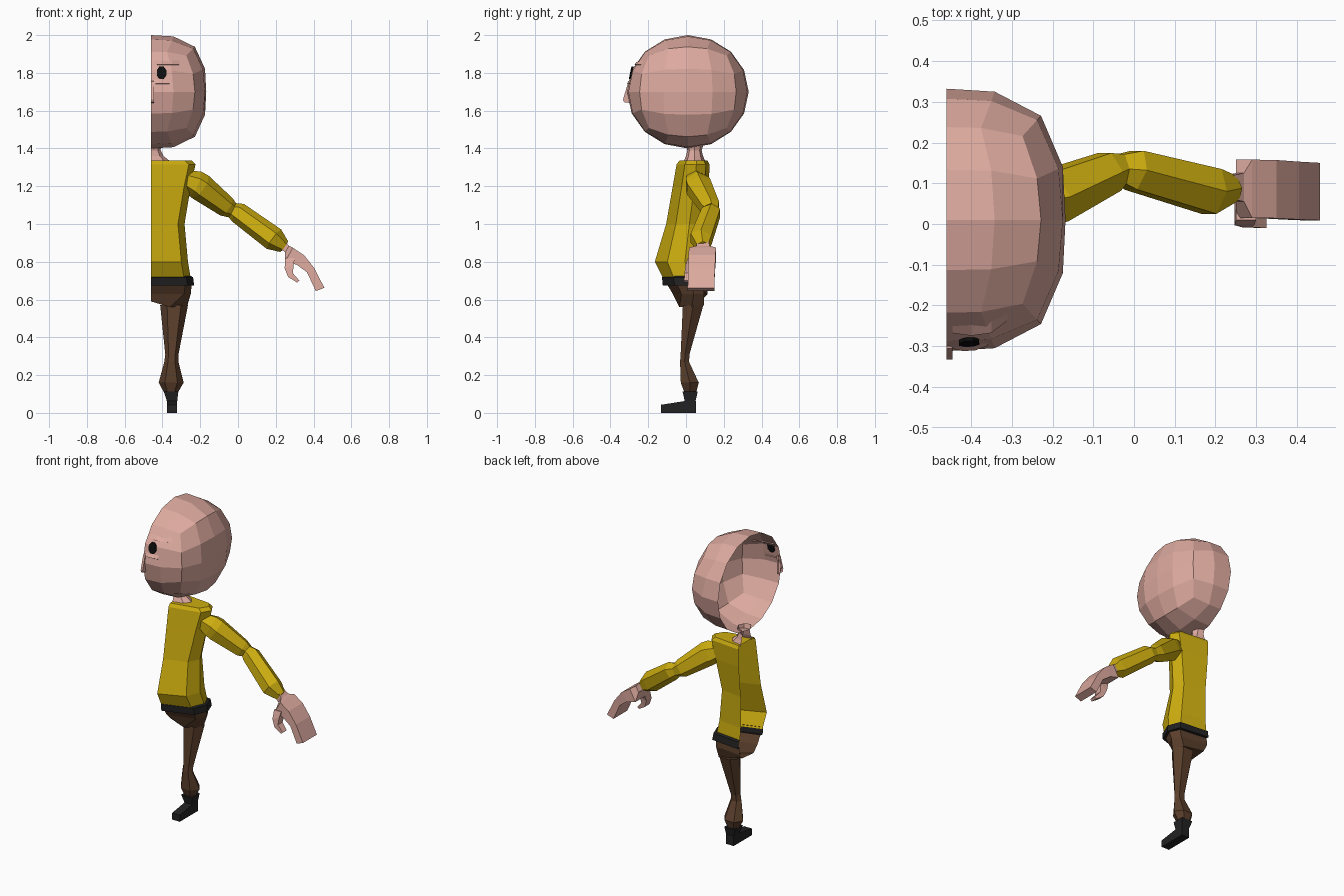
import bpy, bmesh, math
from mathutils import Vector
from mathutils.bvhtree import BVHTree

if "Cube" in bpy.data.objects:
    bpy.data.objects.remove(bpy.data.objects["Cube"])

MID = -0.46  # open centre plane of the half figure


def material(name, rgb):
    m = bpy.data.materials.new(name)
    m.diffuse_color = (*rgb, 1)
    m.use_nodes = True
    m.node_tree.nodes["Principled BSDF"].inputs["Base Color"].default_value = m.diffuse_color
    return m


SKIN = material("skin", (0.72, 0.40, 0.345))
YELLOW = material("yellow_cloth", (0.61, 0.42, 0.005))
BROWN = material("brown_cloth", (0.105, 0.05, 0.025))
BLACK = material("black_leather", (0.016, 0.016, 0.017))
EYE = material("eye_black", (0.004, 0.004, 0.004))


def finish(name, bm, mat):
    bmesh.ops.recalc_face_normals(bm, faces=bm.faces)
    me = bpy.data.meshes.new(name)
    bm.to_mesh(me)
    bm.free()
    me.materials.append(mat)
    ob = bpy.data.objects.new(name, me)
    bpy.context.collection.objects.link(ob)
    return ob


def loft(name, rings, mat, closed=True, start=False, end=False):
    """Skin a list of equal-sized rings; optional end caps."""
    bm = bmesh.new()
    vs = [[bm.verts.new(p) for p in r] for r in rings]
    n = len(rings[0])
    for a, b in zip(vs, vs[1:]):
        for i in range(n if closed else n - 1):
            j = (i + 1) % n
            bm.faces.new((a[i], a[j], b[j], b[i]))
    if start:
        bm.faces.new(vs[0])
    if end:
        bm.faces.new(vs[-1])
    return finish(name, bm, mat)


def tube_rings(path, n=6):
    """Rings across a path of (centre, radius)."""
    pts = [Vector(p) for p, r in path]
    rings = []
    for i, (p, r) in enumerate(path):
        t = (pts[min(i + 1, len(pts) - 1)] - pts[max(i - 1, 0)]).normalized()
        u = t.cross(Vector((0, 1, 0))).normalized()
        v = t.cross(u)
        rings.append([pts[i] + r * (math.cos(k * math.tau / n) * u + math.sin(k * math.tau / n) * v)
                      for k in range(n)])
    return rings


def box_ring(x0, x1, y0, y1, z):
    return [(x0, y0, z), (x1, y0, z), (x1, y1, z), (x0, y1, z)]


def oval_ring(x0, x1, y0, y1, z, n=6):
    return [((x0 + x1) / 2 + (x1 - x0) / 2 * math.cos(k * math.tau / n),
             (y0 + y1) / 2 + (y1 - y0) / 2 * math.sin(k * math.tau / n), z) for k in range(n)]


def half_ring(z, xs, yf, yb, grow=0.0):
    """Open body section from centre front round the side to centre back."""
    xs, yf, yb = xs + grow, yf - grow, yb + grow
    d = yb - yf
    return [(MID, yf, z), (xs - 0.035, yf + 0.25 * d, z), (xs, yf + 0.6 * d, z),
            (xs - 0.03, yb - 0.02, z), (MID, yb, z)]


# head: half of a rounded quad sphere, open at the centre plane
bm = bmesh.new()
bmesh.ops.create_cube(bm, size=2)
bmesh.ops.subdivide_edges(bm, edges=bm.edges[:], cuts=3, use_grid_fill=True)
for v in bm.verts:
    d = Vector([math.tan(c * math.pi / 4) for c in v.co]).normalized()
    d /= (abs(d.x) ** 3 + math.hypot(d.y, d.z) ** 3) ** (1 / 3)
    v.co = (MID + 0.292 * d.x, 0.01 + 0.322 * d.y, 1.70 + 0.30 * d.z)
bmesh.ops.delete(bm, geom=[v for v in bm.verts if v.co.x < MID - 1e-4], context='VERTS')
bmesh.ops.recalc_face_normals(bm, faces=bm.faces)
face_tree = BVHTree.FromBMesh(bm)
finish("head", bm, SKIN)


def on_face(x, z):
    hit, normal, _, _ = face_tree.ray_cast(Vector((x, -1, z)), Vector((0, 1, 0)))
    return hit, normal if normal.y < 0 else -normal


# eye: oval plate lying on the face
hit, nrm = on_face(-0.405, 1.80)
side = Vector((0, 0, 1)).cross(nrm).normalized()
up = nrm.cross(side)
loft("eye", [[hit + h * nrm + 0.027 * math.cos(k * math.tau / 8 + 0.39) * side
              + 0.037 * math.sin(k * math.tau / 8 + 0.39) * up for k in range(8)]
             for h in (-0.002, 0.007)], EYE, start=True, end=True)


# brow and cheek folds: shallow lips raised from the face
def fold(name, xs, z_top, z_lip):
    rows = []
    for i, x in enumerate(xs):
        out = 0.012 if 0 < i < len(xs) - 1 else 0.003
        top, lip = on_face(x, z_top)[0], on_face(x, z_lip)[0]
        rows.append([top, lip + Vector((0, -out, 0)), lip + Vector((0, 0.004, -0.006))])
    loft(name, rows, SKIN, closed=False)


fold("brow", (-0.445, -0.40, -0.35, -0.31), 1.865, 1.845)
fold("cheek", (-0.45, -0.42, -0.39, -0.36), 1.765, 1.745)

# nose: half of a small wedge
profile = [(-0.285, 1.76), (-0.305, 1.755), (-0.333, 1.66), (-0.328, 1.645), (-0.29, 1.64)]
loft("nose", [[(x, y, z) for y, z in profile] for x in (MID, -0.446)], SKIN, end=True)


# neck: half tube flaring at the collar
def neck_ring(z, rx, ry):
    return [(MID + rx * math.sin(a), 0.045 - ry * math.cos(a), z)
            for a in (k * math.pi / 4 for k in range(5))]


loft("neck", [neck_ring(1.325, 0.11, 0.06), neck_ring(1.36, 0.065, 0.045),
              neck_ring(1.39, 0.05, 0.038), neck_ring(1.43, 0.055, 0.05)], SKIN, closed=False)

# shirt body
loft("shirt", [half_ring(*r) for r in (
    (1.335, -0.245, -0.035, 0.115), (1.315, -0.225, -0.05, 0.125), (1.20, -0.25, -0.07, 0.12),
    (1.00, -0.283, -0.105, 0.10), (0.80, -0.265, -0.165, 0.10), (0.71, -0.25, -0.12, 0.11))],
    YELLOW, closed=False, start=True)

# belt
loft("belt", [half_ring(0.725, -0.25, -0.115, 0.11), half_ring(0.718, -0.25, -0.115, 0.11, 0.012),
              half_ring(0.675, -0.25, -0.105, 0.11, 0.018), half_ring(0.675, -0.25, -0.10, 0.11)],
     BLACK, closed=False)

# trouser seat and leg
seat_low = [(MID, -0.03, 0.59), (-0.36, -0.035, 0.56), (-0.27, 0.03, 0.56),
            (-0.30, 0.095, 0.57), (MID, 0.085, 0.60)]
loft("trouser_seat", [half_ring(0.68, -0.245, -0.10, 0.11), half_ring(0.63, -0.25, -0.07, 0.115),
                      seat_low], BROWN, closed=False, end=True)
loft("trouser_leg", [oval_ring(*r) for r in (
    (-0.412, -0.265, -0.025, 0.10, 0.57), (-0.385, -0.315, -0.032, 0.022, 0.31),
    (-0.39, -0.315, -0.035, 0.02, 0.27), (-0.42, -0.288, -0.035, 0.075, 0.16),
    (-0.39, -0.32, -0.012, 0.058, 0.105))], BROWN, end=True)

# shoe: flared cuff, ankle and foot
loft("shoe_cuff", [box_ring(-0.392, -0.316, -0.018, 0.062, 0.112),
                   box_ring(-0.376, -0.322, -0.006, 0.05, 0.06)], BLACK, start=True)
foot = [(-0.132, 0), (-0.132, 0.043), (-0.01, 0.062), (0.052, 0.062), (0.052, 0)]
loft("shoe_foot", [[(x, y, z) for y, z in foot] for x in (-0.376, -0.322)],
     BLACK, start=True, end=True)

# sleeve with pinched elbow
loft("sleeve", tube_rings([
    ((-0.29, 0.045, 1.24), 0.05), ((-0.225, 0.06, 1.212), 0.072), ((-0.20, 0.067, 1.197), 0.074),
    ((-0.06, 0.128, 1.09), 0.056), ((-0.03, 0.135, 1.073), 0.042), ((0.0, 0.132, 1.06), 0.056),
    ((0.19, 0.08, 0.92), 0.064), ((0.245, 0.088, 0.88), 0.035)]), YELLOW, start=True, end=True)


# hand: slabs given as (outer x, z), (inner x, z), front y, back y
def slab(name, rows):
    loft(name, [[(*a, y0), (*a, y1), (*b, y1), (*b, y0)] for a, b, y0, y1 in rows],
         SKIN, start=True, end=True)
    me = bpy.data.objects[name].data
    for v in me.vertices:  # stored as x, z, y
        v.co = (v.co.x, v.co.z, v.co.y)
    me.flip_normals()


slab("palm_and_fingers", [
    ((0.245, 0.91), (0.225, 0.87), 0.06, 0.12), ((0.27, 0.885), (0.25, 0.85), 0.055, 0.125),
    ((0.29, 0.875), (0.25, 0.80), 0.015, 0.158), ((0.35, 0.835), (0.31, 0.785), 0.014, 0.157),
    ((0.405, 0.765), (0.365, 0.745), 0.011, 0.153), ((0.457, 0.662), (0.412, 0.645), 0.009, 0.15)])
slab("thumb", [
    ((0.30, 0.82), (0.25, 0.82), 0.01, 0.07), ((0.295, 0.785), (0.247, 0.765), -0.003, 0.05),
    ((0.29, 0.74), (0.265, 0.72), -0.008, 0.04), ((0.325, 0.70), (0.313, 0.69), -0.01, 0.03)])
